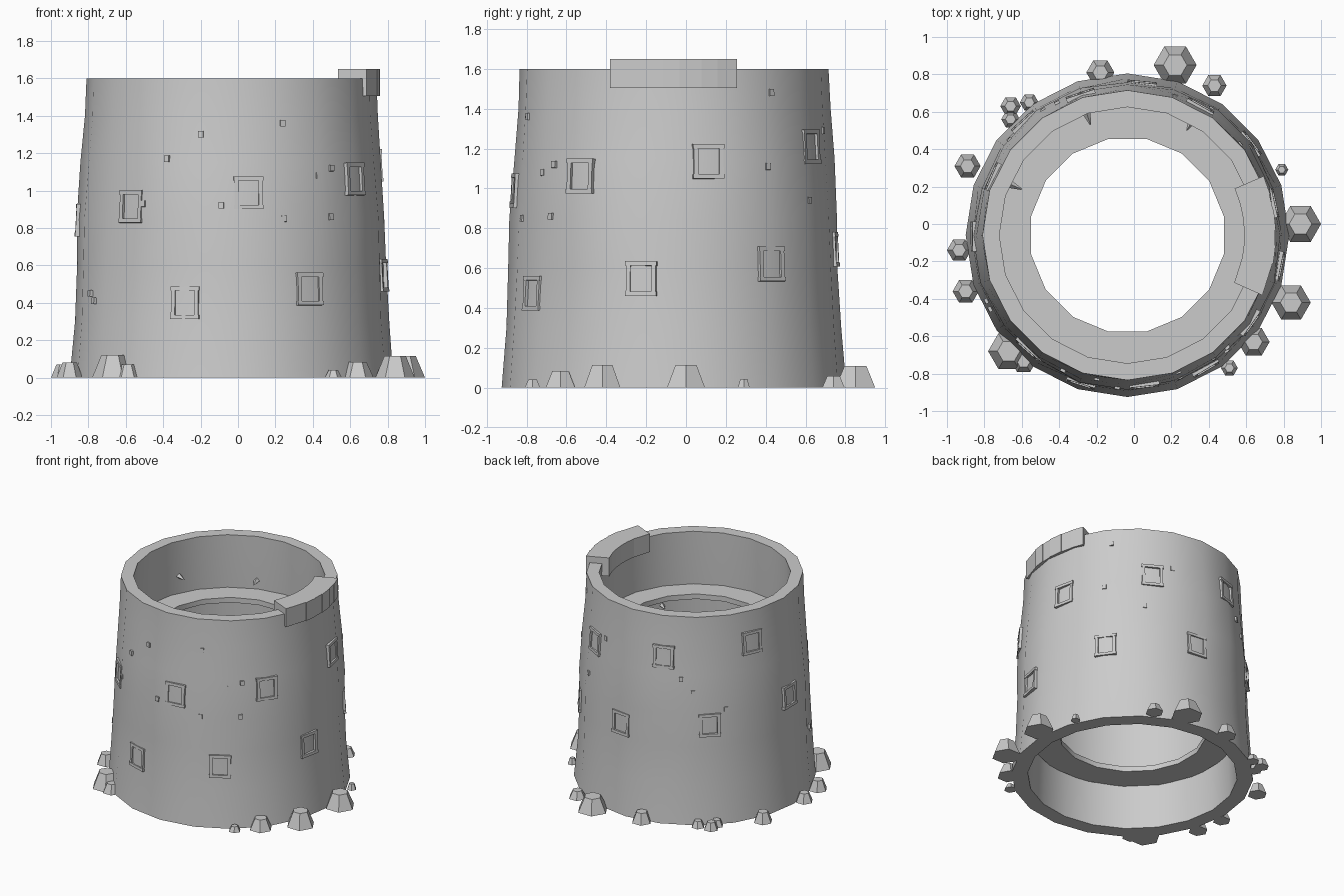
import bpy, bmesh, math
from mathutils import Matrix

if "Cube" in bpy.data.objects:
    bpy.data.objects.remove(bpy.data.objects["Cube"])

CX, CY = -0.035, -0.06
OUTER = [(0.865, 0), (0.84, 0.3), (0.826, 0.6), (0.822, 0.85), (0.803, 1.15), (0.783, 1.4), (0.775, 1.6)]
INNER = [(0.685, 1.6), (0.695, 1.2), (0.73, 0.6), (0.75, 0)]


def finish(name, bm, smooth=False):
    bmesh.ops.recalc_face_normals(bm, faces=bm.faces[:])
    me = bpy.data.meshes.new(name)
    bm.to_mesh(me)
    bm.free()
    ob = bpy.data.objects.new(name, me)
    bpy.context.collection.objects.link(ob)
    if smooth:
        bpy.ops.object.select_all(action='DESELECT')
        ob.select_set(True)
        bpy.context.view_layer.objects.active = ob
        bpy.ops.object.shade_smooth_by_angle(angle=math.radians(35))
    return ob


def dent(angle, z):
    """Slight hand-built unevenness of the outer wall, fading out at foot and rim."""
    return 0.007 * math.sin(math.pi * z / 1.6) * math.sin(5 * angle + 4 * z + 0.6)


def wall_radius(z):
    for (r0, z0), (r1, z1) in zip(OUTER, OUTER[1:]):
        if z <= z1:
            return r0 + (r1 - r0) * (z - z0) / (z1 - z0)
    return OUTER[-1][0]


def lathe(name, loop, sides, offset=0.0, uneven=0):
    """Revolve a closed (radius, z) loop; the first 'uneven' points get dented."""
    bm = bmesh.new()
    rings = []
    for i in range(sides):
        a = 2 * math.pi * (i + offset) / sides
        ring = []
        for j, (r, z) in enumerate(loop):
            r += dent(a, z) if j < uneven else 0
            ring.append(bm.verts.new((CX + r * math.cos(a), CY + r * math.sin(a), z)))
        rings.append(ring)
    n = len(loop)
    for i in range(sides):
        p, q = rings[i], rings[(i + 1) % sides]
        for j in range(n):
            k = (j + 1) % n
            bm.faces.new((p[j], q[j], q[k], p[k]))
    return finish(name, bm, True)


def on_wall(angle, z, out=-0.008):
    """Frame on the wall: local x runs outward, y along the wall, z up."""
    r = wall_radius(z) * 0.993 + dent(angle, z) + out
    return (Matrix.Translation((CX + r * math.cos(angle), CY + r * math.sin(angle), z))
            @ Matrix.Rotation(angle, 4, 'Z') @ Matrix.Rotation(math.radians(-3), 4, 'Y'))


def block(bm, matrix, centre, size):
    bmesh.ops.create_cube(bm, size=1, matrix=matrix @ Matrix.Translation(centre) @ Matrix.Diagonal((*size, 1)))


# Hollow tower wall and the two ring floors inside
lathe("tower_wall", OUTER + INNER, 20, 0.0, len(OUTER))
lathe("upper_floor", [(0.525, 1.14), (0.71, 1.14), (0.71, 1.18), (0.525, 1.18)], 16, 0.5)
lathe("lower_floor", [(0.525, 0.34), (0.74, 0.34), (0.74, 0.38), (0.525, 0.38)], 16, 0.5)

# Windows climbing the wall in a spiral, each framed by four stone bars
frames = bmesh.new()
spikes = bmesh.new()
for i in range(14):
    a = math.radians(-107.5 + 48 * i)
    z = 0.40 + 0.0735 * i
    m = on_wall(a, z)
    for s in (-1, 1):
        block(frames, m, (0, s * 0.065, 0), (0.036, 0.022, 0.14))
        block(frames, m, (0, 0, s * 0.076), (0.04, 0.16, 0.022))
    # stone tip that pokes through to the inside
    tip = m @ Matrix.Translation((-0.12, 0, -0.03)) @ Matrix.Rotation(math.radians(-90), 4, 'Y')
    bmesh.ops.create_cone(spikes, cap_ends=True, segments=4, radius1=0.025, radius2=0.004, depth=0.08, matrix=tip)
finish("window_frames", frames)
finish("inner_stone_tips", spikes)

# Small loose stones set in the wall: seen from the front (x, z) and the right (y, z)
stones = bmesh.new()
front = [(-0.38, 1.17), (-0.2, 1.3), (0.24, 1.36), (0.43, 1.08), (0.5, 1.12), (0.25, 0.85),
         (0.5, 0.86), (-0.09, 0.92), (-0.51, 0.93), (-0.77, 0.41)]
right = [(0.43, 1.48), (0.41, 1.11), (0.62, 0.94), (0.69, 1.29)]
angles = [(-math.acos((x - CX) / wall_radius(z)), z) for x, z in front]
angles += [(math.asin((y - CY) / wall_radius(z)), z) for y, z in right]
angles += [(math.radians(d), z) for d, z in [(118, 1.12), (124, 1.02), (141, 0.88), (205, 0.45)]]
for a, z in angles:
    block(stones, on_wall(a, z), (0, 0, 0), (0.035, 0.028, 0.034))
finish("wall_stones", stones)

# Surviving run of coping stones on the right of the rim
coping = bmesh.new()
cuts = [-24, -11, -4, 2, 10, 16, 23.5]
for n, (d0, d1) in enumerate(zip(cuts, cuts[1:])):
    ro, ri = 0.79 + 0.004 * (n % 2), 0.625
    vs = []
    for zz in (1.505, 1.65):
        for r, d in ((ri, d0), (ro, d0), (ro, d1), (ri, d1)):
            t = math.radians(d)
            vs.append(coping.verts.new((CX + r * math.cos(t), CY + r * math.sin(t), zz)))
    for f in ((0, 1, 2, 3), (4, 5, 6, 7), (0, 1, 5, 4), (1, 2, 6, 5), (2, 3, 7, 6), (3, 0, 4, 7)):
        coping.faces.new([vs[k] for k in f])
finish("coping_stones", coping)

# Six-sided boulders around the foot: x, y, radius, height
rocks = bmesh.new()
for x, y, r, h in [
        (0.22, 0.85, 0.115, 0.11), (0.43, 0.74, 0.065, 0.06), (-0.18, 0.81, 0.075, 0.08),
        (-0.56, 0.65, 0.05, 0.05), (-0.66, 0.63, 0.055, 0.06), (-0.66, 0.56, 0.05, 0.05),
        (-0.89, 0.31, 0.07, 0.08), (-0.935, -0.14, 0.065, 0.07), (-0.9, -0.36, 0.07, 0.08),
        (-0.67, -0.68, 0.11, 0.12), (-0.59, -0.73, 0.07, 0.07), (0.51, -0.77, 0.045, 0.04),
        (0.64, -0.63, 0.085, 0.085), (0.84, -0.42, 0.105, 0.115), (0.89, 0.0, 0.11, 0.115),
        (0.79, 0.29, 0.035, 0.045)]:
    # cone corners start on +y, so turn them to +x
    m = Matrix.Translation((x, y, h / 2)) @ Matrix.Rotation(math.pi / 2, 4, 'Z')
    bmesh.ops.create_cone(rocks, cap_ends=True, cap_tris=True, segments=6,
                          radius1=r, radius2=r * 0.55, depth=h, matrix=m)
finish("base_rocks", rocks)
